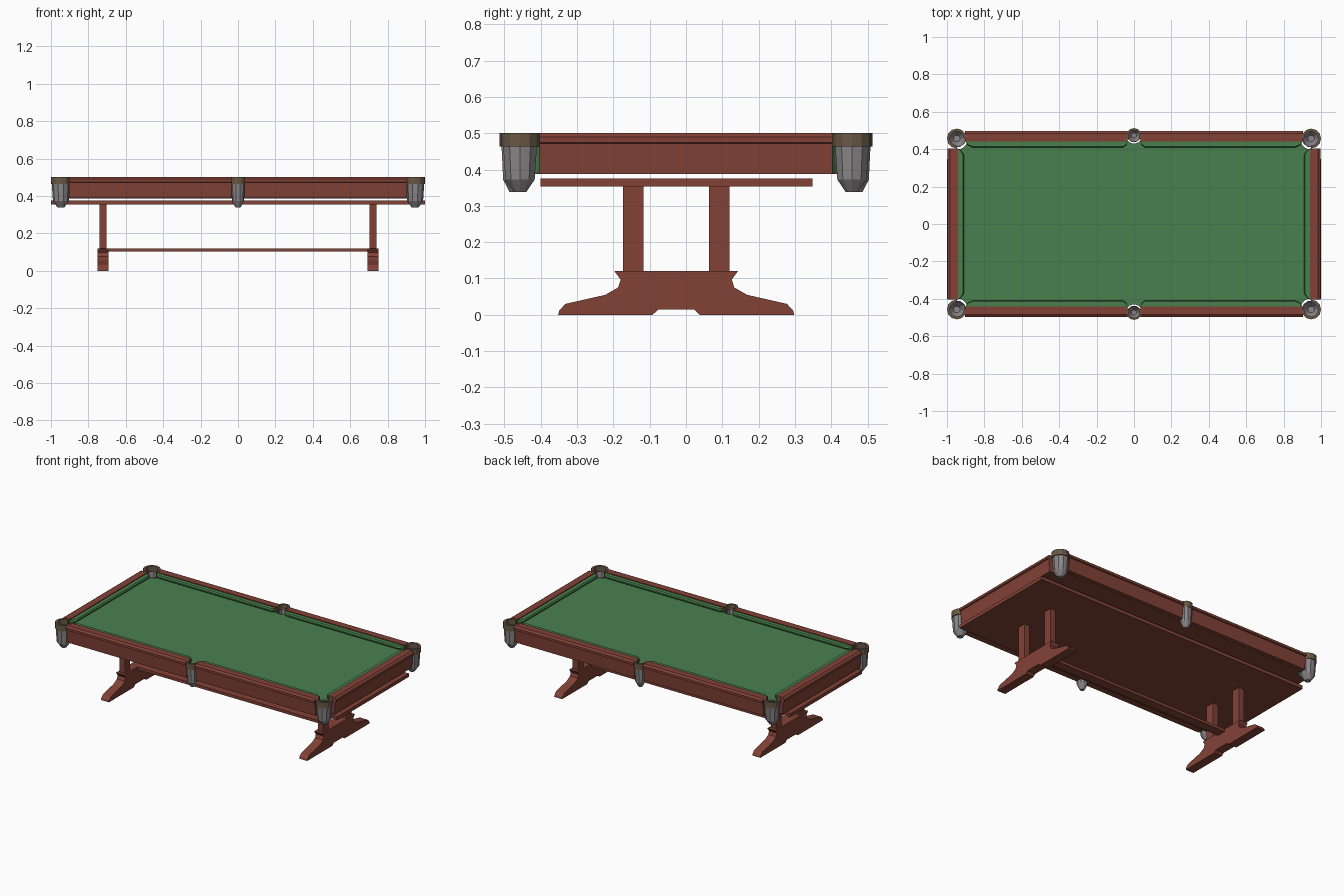
import bpy, bmesh
from math import sin, cos, radians

if "Cube" in bpy.data.objects:
    bpy.data.objects.remove(bpy.data.objects["Cube"])


def material(name, rgb):
    m = bpy.data.materials.new(name)
    m.diffuse_color = (*rgb, 1)
    m.use_nodes = True
    m.node_tree.nodes["Principled BSDF"].inputs["Base Color"].default_value = m.diffuse_color
    return m


WOOD = material("red_wood", (0.223, 0.054, 0.037))
FELT = material("green_felt", (0.066, 0.216, 0.076))
BROWN = material("brown_leather", (0.141, 0.098, 0.061))
GREY = material("grey_net", (0.262, 0.238, 0.246))


def loft(name, rings, mat, caps=(True, True)):
    """Join closed rings of 3D points with quads, optionally capping the ends."""
    bm = bmesh.new()
    vs = [[bm.verts.new(p) for p in r] for r in rings]
    n = len(rings[0])
    for a, b in zip(vs, vs[1:]):
        for i in range(n):
            j = (i + 1) % n
            bm.faces.new((a[i], a[j], b[j], b[i]))
    if caps[0]:
        bm.faces.new(vs[0][::-1])
    if caps[1]:
        bm.faces.new(vs[-1])
    bmesh.ops.recalc_face_normals(bm, faces=bm.faces)
    me = bpy.data.meshes.new(name)
    bm.to_mesh(me)
    bm.free()
    me.materials.append(mat)
    ob = bpy.data.objects.new(name, me)
    bpy.context.collection.objects.link(ob)
    return ob


def prism_x(name, yz, x0, x1, mat):
    return loft(name, [[(x, y, z) for y, z in yz] for x in (x0, x1)], mat)


def prism_y(name, xz, y0, y1, mat):
    return loft(name, [[(x, y, z) for x, z in xz] for y in (y0, y1)], mat)


def slab(name, xy, z0, z1, mat):
    return loft(name, [[(x, y, z) for x, y in xy] for z in (z0, z1)], mat)


def box(name, x0, x1, y0, y1, z0, z1, mat):
    return slab(name, [(x0, y0), (x1, y0), (x1, y1), (x0, y1)], z0, z1, mat)


def arc(cx, cy, r, a0, a1, n):
    return [(cx + r * cos(radians(a0 + (a1 - a0) * i / n)),
             cy + r * sin(radians(a0 + (a1 - a0) * i / n))) for i in range(n + 1)]


CX, CY, CR = 0.947, 0.457, 0.053    # corner pocket
SY, SR = 0.473, 0.04                # side pocket

# Playing bed with notches at the six pockets, plus wooden underside
q = arc(CX, CY, 0.059, -90, -180, 5) + arc(0, SY, 0.043, -20, -80, 3)
outline = (q + [(-x, y) for x, y in reversed(q)]
           + [(-x, -y) for x, y in q] + [(x, -y) for x, y in reversed(q)])
slab("playing_bed", outline, 0.392, 0.466, FELT)
slab("bed_underside", outline, 0.387, 0.392, WOOD)

# Rails with aprons: (outward distance from the long centre line, height)
rail = [(0.44, 0.388), (0.44, 0.5), (0.485, 0.5), (0.498, 0.49), (0.498, 0.475),
        (0.49, 0.472), (0.484, 0.388)]
# Cushion plan for half a long side: (x, nose depth 0..1)
plan = [(0.035, 0), (0.04, 0.55), (0.058, 1), (0.865, 1), (0.888, 0.6), (0.902, 0)]
end_plan = [(-0.405, 0), (-0.39, 0.6), (-0.37, 1), (0.37, 1), (0.39, 0.6), (0.405, 0)]
levels = [(0.466, 0.012), (0.48, 0.032), (0.488, 0.032), (0.495, 0.026)]

for s in (-1, 1):
    side = "front" if s < 0 else "back"
    end = "left" if s < 0 else "right"
    for t in (-1, 1):
        half = "left" if t < 0 else "right"
        prism_x(f"{side}_{half}_rail", [(s * u, z) for u, z in rail],
                t * 0.034, t * 0.903, WOOD)
        loft(f"{side}_{half}_cushion",
             [[(t * x, s * (0.441 - d * w), z) for x, d in plan] for z, w in levels], FELT)
    prism_y(f"{end}_rail", [(s * (u + 0.5), z) for u, z in rail], -0.403, 0.403, WOOD)
    loft(f"{end}_cushion",
         [[(s * (0.941 - d * w), y, z) for y, d in end_plan] for z, w in levels], FELT)


# Pockets: an open collar facing the bed and a tapered net cup
def pocket(name, cx, cy, r, mid, span):
    n = round(span / 30)
    a0, a1 = mid - span / 2, mid + span / 2
    ring = arc(cx, cy, r, a0, a1, n) + arc(cx, cy, r * 0.72, a1, a0, n)
    slab(name + "_collar", ring, 0.463, 0.501, BROWN)
    prof = [(0.465, 0.92), (0.372, 0.80), (0.338, 0.34)]
    loft(name + "_net", [[(x, y, z) for x, y in arc(cx, cy, r * k, 0, 324, 9)]
                         for z, k in prof], GREY, (True, False)[::-1])


for s, end in ((-1, "left"), (1, "right")):
    for t, side in ((-1, "front"), (1, "back")):
        mid = t * (45 if s > 0 else 135)
        pocket(f"{side}_{end}_pocket", s * CX, t * CY, CR, mid, 270)
for t, side in ((-1, "front"), (1, "back")):
    pocket(f"{side}_middle_pocket", 0, t * SY, SR, t * 90, 240)

# Base: support board, trestle legs with shaped feet, and stretcher
box("support_board", -1, 1, -0.40, 0.348, 0.353, 0.375, WOOD)
YC = -0.027
half = [(0.065, 0), (0.325, 0), (0.322, 0.012), (0.305, 0.03), (0.195, 0.055),
        (0.16, 0.075), (0.153, 0.097), (0.17, 0.12)]
foot = ([(YC + y, z) for y, z in half] + [(YC - y, z) for y, z in reversed(half)]
        + [(YC - 0.05, 0.014), (YC + 0.05, 0.014)])
for s, end in ((-1, "left"), (1, "right")):
    prism_x(f"{end}_foot", foot, s * 0.692, s * 0.75, WOOD)
    xa, xb = sorted((s * 0.702, s * 0.74))
    for t, side in ((-1, "front"), (1, "back")):
        ya, yb = sorted((YC + t * 0.09, YC + t * 0.147))
        box(f"{end}_{side}_post", xa, xb, ya, yb, 0.12, 0.353, WOOD)
box("stretcher", -0.692, 0.692, YC - 0.03, YC + 0.03, 0.102, 0.12, WOOD)
